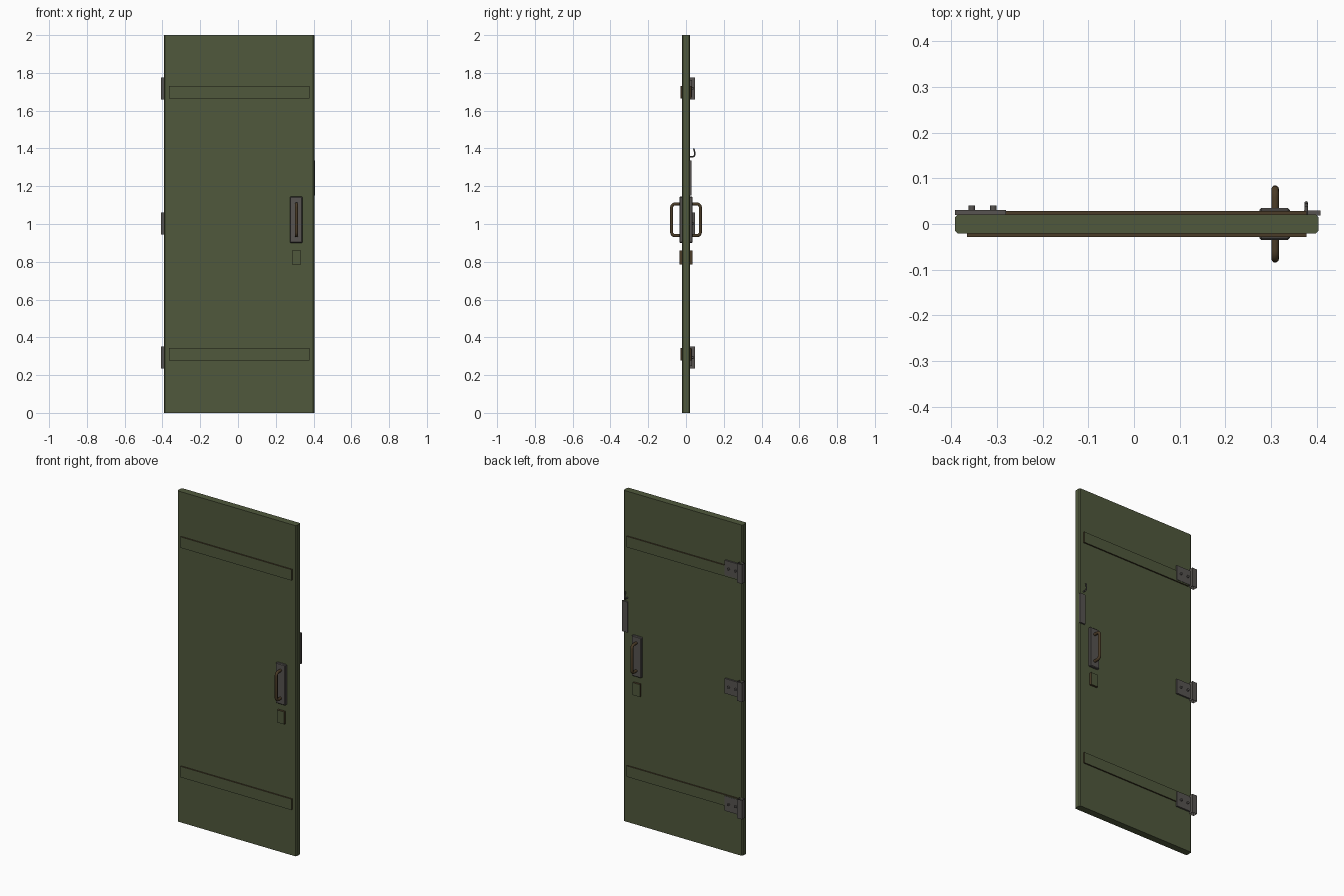
import bpy, bmesh, math
from mathutils import Vector

if "Cube" in bpy.data.objects:
    bpy.data.objects.remove(bpy.data.objects["Cube"])


def material(name, rgb):
    m = bpy.data.materials.new(name)
    m.diffuse_color = (*rgb, 1)
    m.use_nodes = True
    m.node_tree.nodes["Principled BSDF"].inputs["Base Color"].default_value = m.diffuse_color
    return m


GREEN = material("olive paint", (0.080, 0.098, 0.045))
STEEL = material("dull steel", (0.095, 0.088, 0.082))
RUST = material("rusty brown", (0.070, 0.045, 0.021))


def finish(name, bm, *mats):
    me = bpy.data.meshes.new(name)
    bm.to_mesh(me)
    bm.free()
    ob = bpy.data.objects.new(name, me)
    bpy.context.collection.objects.link(ob)
    for m in mats:
        me.materials.append(m)
    return ob


def box(name, x, y, z, *mats, bevel=0.0, axis=None):
    """Box from ranges; a second material goes on faces not facing front or back."""
    bm = bmesh.new()
    bmesh.ops.create_cube(bm, size=1)
    for v in bm.verts:
        v.co = Vector([(a + b) / 2 + c * (b - a)
                       for (a, b), c in zip((x, y, z), v.co)])
    if bevel:
        edges = [e for e in bm.edges if axis is None or
                 abs((e.verts[0].co - e.verts[1].co).normalized()[axis]) > 0.9]
        bmesh.ops.bevel(bm, geom=edges, offset=bevel, segments=1, affect='EDGES')
    bm.normal_update()
    if len(mats) > 1:
        for f in bm.faces:
            f.material_index = 0 if abs(f.normal.y) > 0.5 else 1
    return finish(name, bm, *mats)


def tube(name, pts, radius, mat, sides=10):
    """Sweep a circle along a path lying in a plane of constant x."""
    bm = bmesh.new()
    pts = [Vector(p) for p in pts]
    rings = []
    for i, p in enumerate(pts):
        t = (pts[min(i + 1, len(pts) - 1)] - pts[max(i - 1, 0)]).normalized()
        side = Vector((1, 0, 0))
        up = t.cross(side)
        rings.append([bm.verts.new(p + radius * (side * math.cos(a) + up * math.sin(a)))
                      for a in (2 * math.pi * k / sides for k in range(sides))])
    for a, b in zip(rings, rings[1:]):
        for k in range(sides):
            n = (k + 1) % sides
            bm.faces.new((a[k], a[n], b[n], b[k]))
    bm.faces.new(rings[0])
    bm.faces.new(rings[-1])
    bmesh.ops.recalc_face_normals(bm, faces=bm.faces)
    for f in bm.faces:
        f.smooth = len(f.verts) == 4
    return finish(name, bm, mat)


def arc(x, cy, cz, r, a0, a1, n=5):
    return [(x, cy + r * math.cos(math.radians(a0 + (a1 - a0) * i / n)),
             cz + r * math.sin(math.radians(a0 + (a1 - a0) * i / n)))
            for i in range(n + 1)]


def yrange(s, a, b):
    return tuple(sorted((s * a, s * b)))


# Door slab with chamfered upright edges
box("door_slab", (-0.392, 0.404), (-0.021, 0.021), (0, 2), GREEN, bevel=0.006, axis=2)

for s, side in ((-1, "front"), (1, "back")):
    # Raised cross bands
    for z, level in ((0.31, "lower"), (1.698, "upper")):
        box(f"{side}_{level}_band", (-0.366, 0.378), yrange(s, 0.018, 0.029),
            (z - 0.033, z + 0.033), GREEN, RUST)
    # Handle plate, pull handle and lock cover
    box(f"{side}_handle_plate", (0.275, 0.341), yrange(s, 0.015, 0.035),
        (0.9, 1.145), STEEL, bevel=0.004)
    x, top, bot, out, r = 0.309, 1.106, 0.938, 0.076, 0.018
    path = [(x, 0.03, bot)]
    path += arc(x, out - r, bot + r, r, -90, 0)
    path += arc(x, out - r, top - r, r, 0, 90)
    path += [(x, 0.03, top)]
    tube(f"{side}_pull_handle", [(px, s * py, pz) for px, py, pz in path], 0.0085, RUST)
    box(f"{side}_lock_cover", (0.285, 0.333), yrange(s, 0.015, 0.034),
        (0.785, 0.86), GREEN, RUST)

# Hinges: leaf, open sleeve and two bolts
for i, z in enumerate((0.293, 1.003, 1.718)):
    box(f"hinge_leaf_{i}", (-0.392, -0.28), (0.02, 0.031), (z - 0.045, z + 0.045), STEEL)
    bm = bmesh.new()
    cs = [(-0.408, 0.02), (-0.376, 0.02), (-0.376, 0.048), (-0.408, 0.048)]
    lo = [bm.verts.new((a, b, z - 0.058)) for a, b in cs]
    hi = [bm.verts.new((a, b, z + 0.058)) for a, b in cs]
    for k in range(4):
        n = (k + 1) % 4
        bm.faces.new((lo[k], lo[n], hi[n], hi[k]))
    finish(f"hinge_sleeve_{i}", bm, STEEL)
    for bx in (-0.355, -0.308):
        tube(f"hinge_bolt_{i}", [(bx, 0.028, z), (bx, 0.040, z)], 0.007, STEEL, 8)

# Latch plate and hook
box("latch_plate", (0.372, 0.408), (0.019, 0.030), (1.15, 1.335), STEEL)
hook = [(0.377, 0.019, 1.357)] + arc(0.377, 0.036, 1.367, 0.010, -90, 0)
hook += [(0.377, 0.046, 1.38), (0.377, 0.041, 1.40)]
tube("latch_hook", hook, 0.004, STEEL, 8)
